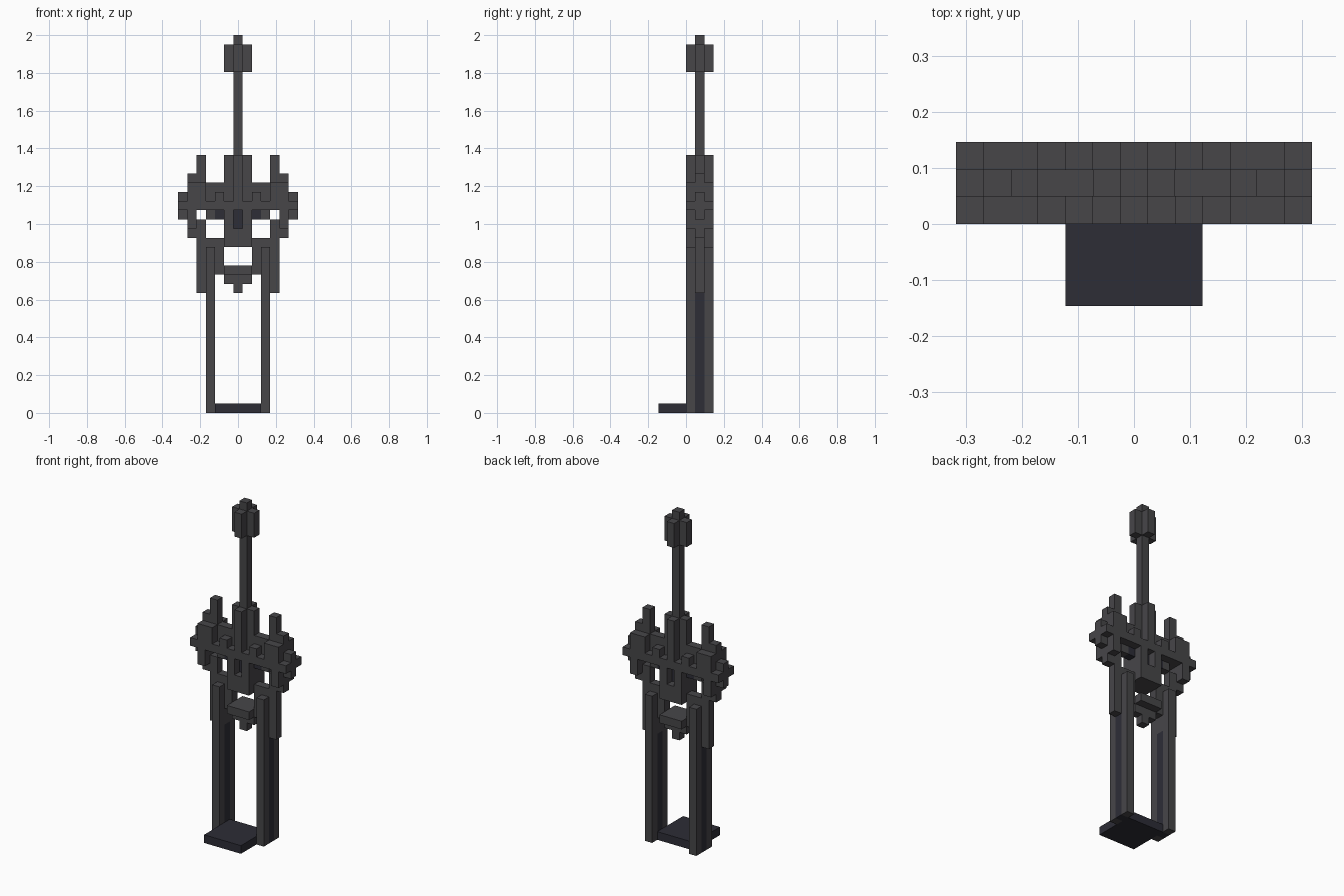
import bpy, bmesh

cube = bpy.data.objects.get("Cube")
if cube:
    bpy.data.objects.remove(cube, do_unlink=True)

U = 2 / 41  # one block
CORE = [(1, 2)]           # middle layer
FACES = [(0, 1), (2, 3)]  # front and back layers
FULL = [(0, 3)]


def material(name, color):
    m = bpy.data.materials.new(name)
    m.use_nodes = True
    m.diffuse_color = color
    m.node_tree.nodes["Principled BSDF"].inputs["Base Color"].default_value = color
    return m


GRAY = material("charcoal gray", (0.063, 0.061, 0.066, 1))
DARK = material("dark blue gray", (0.026, 0.026, 0.037, 1))


def add_box(bm, x, y, z):
    verts = bmesh.ops.create_cube(bm, size=1)["verts"]
    for v in verts:
        for axis, (lo, hi) in enumerate((x, y, z)):
            v.co[axis] = U * (lo if v.co[axis] < 0 else hi)


def part(name, mat, layers, *boxes):
    """Boxes are (first column, last column, bottom, top); side ones are mirrored."""
    bm = bmesh.new()
    for a, b, z0, z1 in boxes:
        spans = [(-b - .5, b + .5)] if a == 0 else [(a - .5, b + .5), (-b - .5, -a + .5)]
        for x in spans:
            for y in layers:
                add_box(bm, x, y, (z0, z1))
    mesh = bpy.data.meshes.new(name)
    bm.to_mesh(mesh)
    bm.free()
    mesh.materials.append(mat)
    bpy.context.collection.objects.link(bpy.data.objects.new(name, mesh))


# Base and legs
part("base_plate", DARK, [(-3, 2)], (0, 2, 0, 1))
part("leg_posts", GRAY, FACES, (3, 3, 0, 18))
part("leg_cores", DARK, CORE, (3, 3, 0, 13))

# Lower body with open mouth and stepped chin
part("side_flanges", GRAY, CORE, (3, 4, 13, 18), (2, 2, 15, 18))
part("upper_jaw", GRAY, CORE, (0, 4, 18, 19))
part("chin", GRAY, CORE, (0, 1, 15, 16), (0, 1, 14, 15), (0, 0, 13, 14))
part("lips", GRAY, FACES, (0, 1, 18, 19), (0, 1, 15, 16))

# Face: core slab around the eye openings
part("face_core", GRAY, CORE,
     (0, 3, 22, 25), (1, 1, 19, 22), (0, 0, 19, 20), (3, 3, 21, 22),
     (4, 4, 22, 25), (4, 4, 19, 21), (5, 5, 19, 26))
part("nose_core", DARK, CORE, (0, 0, 20, 22))
part("pupils", DARK, CORE, (2, 2, 21, 22))

# Raised face details, front and back
part("nose_frame", GRAY, FACES, (1, 1, 19, 23), (0, 0, 19, 20), (0, 0, 22, 28))
part("brows", GRAY, FACES, (2, 2, 22, 24), (3, 3, 22, 23))
part("cheek_frames", GRAY, FACES, (4, 4, 22, 25), (5, 5, 20, 25))

# Ears, horns and crown
part("ear_cores", GRAY, CORE, (6, 6, 21, 24))
part("ear_sides", GRAY, FACES, (6, 6, 22, 23))
part("horns", GRAY, CORE, (4, 4, 25, 28))
part("crown", GRAY, CORE, (0, 1, 25, 28))

# Staff with cross-shaped head
part("staff_rod", GRAY, CORE, (0, 0, 28, 37))
part("staff_head_core", GRAY, CORE, (0, 1, 37, 40))
part("staff_head_ribs", GRAY, FACES, (0, 0, 37, 40))
part("staff_tip", GRAY, CORE, (0, 0, 40, 41))
